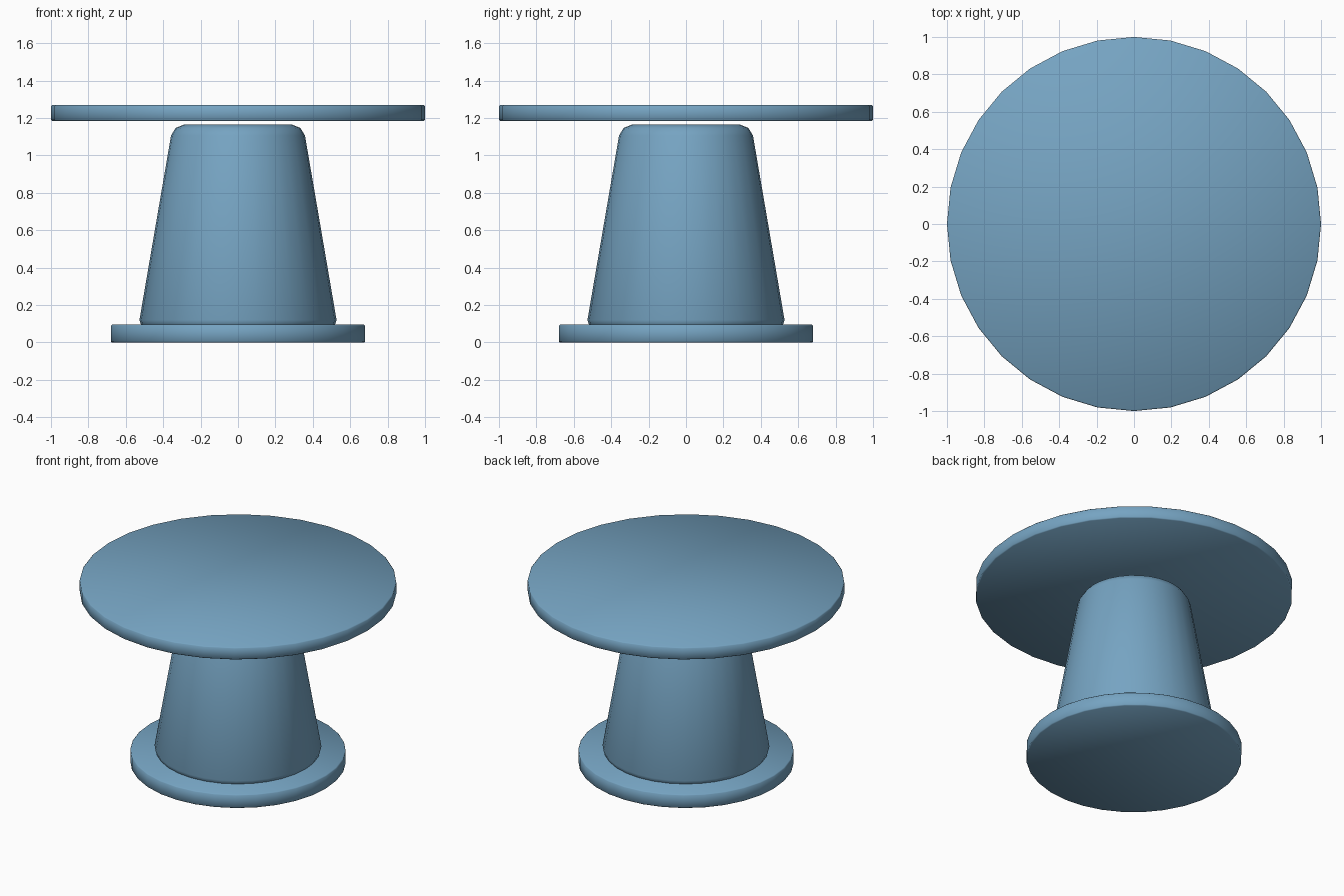
import bpy
import bmesh
from math import cos, sin, tau

if "Cube" in bpy.data.objects:
    bpy.data.objects.remove(bpy.data.objects["Cube"])

SIDES = 32

# Blue-grey paint shared by all parts
paint = bpy.data.materials.new("blue_grey")
paint.diffuse_color = (0.18, 0.37, 0.54, 1.0)
paint.use_nodes = True
paint.node_tree.nodes["Principled BSDF"].inputs["Base Color"].default_value = paint.diffuse_color


def lathe(name, profile):
    """Closed, fully smooth solid of revolution from (radius, z) points, bottom to top."""
    bm = bmesh.new()
    rings = [[bm.verts.new((r * cos(tau * i / SIDES), r * sin(tau * i / SIDES), z))
              for i in range(SIDES)] for r, z in profile]
    for low, high in zip(rings, rings[1:]):
        for i in range(SIDES):
            j = (i + 1) % SIDES
            bm.faces.new((low[i], low[j], high[j], high[i]))
    bm.faces.new(rings[0][::-1])
    bm.faces.new(rings[-1])
    for face in bm.faces:
        face.smooth = True
    mesh = bpy.data.meshes.new(name)
    bm.to_mesh(mesh)
    bm.free()
    mesh.materials.append(paint)
    obj = bpy.data.objects.new(name, mesh)
    bpy.context.collection.objects.link(obj)
    return obj


def disc(name, radius, bottom, top, b=0.006):
    """Flat round slab with a small eased edge."""
    return lathe(name, [(radius - b, bottom), (radius, bottom + b),
                        (radius, top - b), (radius - b, top)])


# Round foot plate
disc("base_plate", 0.68, 0.0, 0.095)

# Tapered column with rounded ends, its lower end sunk into the foot
lathe("pedestal", [(0.475, 0.065), (0.515, 0.083), (0.527, 0.12),
                   (0.358, 1.107), (0.334, 1.147), (0.286, 1.166)])

# Table top, floating just above the column
disc("table_top", 1.0, 1.184, 1.269)
